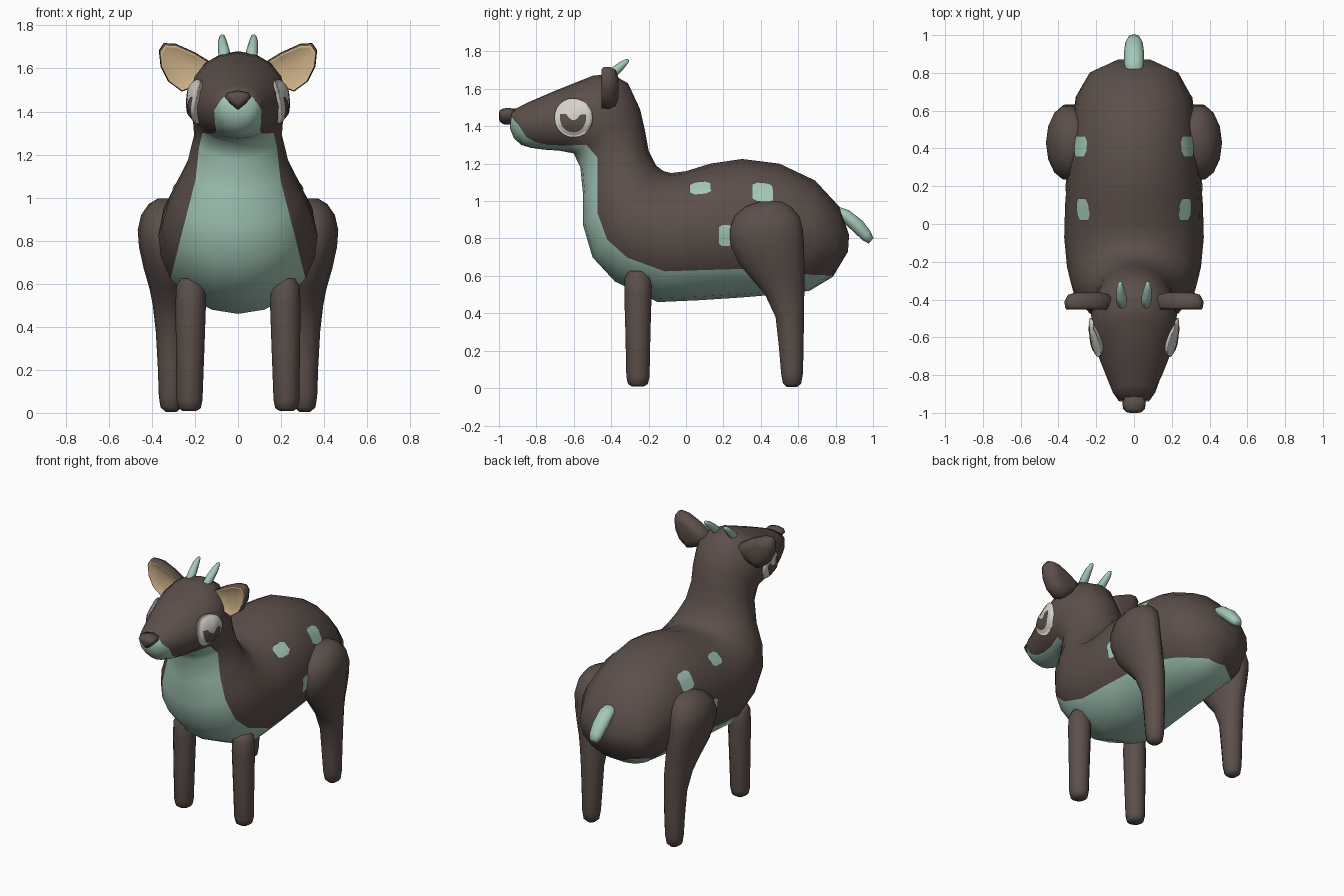
import bpy, bmesh, math
from mathutils import Vector as V
from mathutils.bvhtree import BVHTree


def material(name, rgb):
    m = bpy.data.materials.new(name)
    m.diffuse_color = (*rgb, 1)
    return m


BROWN = material("dark brown", (0.105, 0.078, 0.068))
MINT = material("mint", (0.37, 0.58, 0.48))
TAN = material("tan", (0.58, 0.42, 0.23))
PALE = material("pale grey", (0.68, 0.65, 0.60))


def make(name, verts, faces, mats, idx=None, side=1, outward=False):
    """Mesh object; side=-1 mirrors in x; outward: open plate facing away from x=0."""
    me = bpy.data.meshes.new(name)
    me.from_pydata([(v[0] * side, v[1], v[2]) for v in verts], [], faces)
    for m in mats:
        me.materials.append(m)
    if idx:
        for p, i in zip(me.polygons, idx):
            p.material_index = i
    bm = bmesh.new()
    bm.from_mesh(me)
    if outward:
        bm.normal_update()
        bmesh.ops.reverse_faces(bm, faces=[f for f in bm.faces if f.normal.x * side < 0])
    else:
        bmesh.ops.recalc_face_normals(bm, faces=bm.faces)
    bm.to_mesh(me)
    bm.free()
    ob = bpy.data.objects.new(name, me)
    bpy.context.collection.objects.link(ob)
    me.shade_smooth()
    return ob


def skin(rings):
    """Faces joining equal rings of points, with end caps."""
    n = len(rings[0])
    faces = [(i * n + j, i * n + (j + 1) % n, (i + 1) * n + (j + 1) % n, (i + 1) * n + j)
             for i in range(len(rings) - 1) for j in range(n)]
    faces += [tuple(range(n)), tuple(range((len(rings) - 1) * n, len(rings) * n))]
    return [p for r in rings for p in r], faces


def ellipse(c, u, v, n=12):
    c, u, v = V(c), V(u), V(v)
    return [c + u * math.cos(2 * math.pi * k / n) + v * math.sin(2 * math.pi * k / n) for k in range(n)]


# Body, neck and head: top y,z / bottom y,z / half width / half angle of the mint underside
sections = [
    (0.872, 0.82, 0.866, 0.73, 0.09, 12), (0.82, 0.97, 0.785, 0.595, 0.235, 16),
    (0.69, 1.11, 0.66, 0.52, 0.31, 45), (0.50, 1.20, 0.48, 0.50, 0.335, 53),
    (0.30, 1.225, 0.30, 0.485, 0.35, 54), (0.13, 1.20, 0.07, 0.47, 0.365, 56),
    (0.00, 1.16, -0.15, 0.46, 0.37, 58), (-0.08, 1.15, -0.38, 0.57, 0.355, 56),
    (-0.12, 1.16, -0.50, 0.70, 0.335, 54), (-0.16, 1.19, -0.55, 0.87, 0.295, 53),
    (-0.20, 1.27, -0.55, 1.03, 0.238, 56), (-0.22, 1.38, -0.565, 1.18, 0.205, 62),
    (-0.245, 1.49, -0.60, 1.255, 0.21, 52), (-0.31, 1.63, -0.68, 1.27, 0.228, 32),
    (-0.40, 1.68, -0.76, 1.275, 0.222, 29), (-0.50, 1.67, -0.83, 1.285, 0.192, 32),
    (-0.70, 1.59, -0.88, 1.30, 0.15, 45), (-0.85, 1.525, -0.92, 1.335, 0.115, 75),
    (-0.93, 1.485, -0.942, 1.39, 0.085, 105)]
G, D = 6, 14   # segments of mint and of brown round each section
rings = []
for ty, tz, by, bz, w, g in sections:
    g = math.radians(g)
    angles = [-g + 2 * g * k / G for k in range(G)]
    angles += [g + (2 * math.pi - 2 * g) * k / D for k in range(D)]
    c, a = V((0, (ty + by) / 2, (tz + bz) / 2)), V((0, (ty - by) / 2, (tz - bz) / 2))
    rings.append([c - a * math.cos(t) + V((w * math.sin(t), 0, 0)) for t in angles])
verts, faces = skin(rings)
idx = [int(f % (G + D) < G and f >= G + D) for f in range(len(faces) - 2)] + [0, 1]
make("body", verts, faces, [BROWN, MINT], idx)
tree = BVHTree.FromPolygons(verts, faces)


def on_body(y, z, lift):
    """Point on the right side of the body, raised along its normal."""
    p, n, _, _ = tree.ray_cast(V((2, y, z)), V((-1, 0, 0)))
    return p + (n if n.x > 0 else -n) * lift


def strip(columns, lift):
    """Plate on the body from (y, z low, z high) columns."""
    n = 5
    pts = [on_body(y, lo + (hi - lo) * k / (n - 1), lift) for y, lo, hi in columns for k in range(n)]
    fcs = [(i * n + k, (i + 1) * n + k, (i + 1) * n + k + 1, i * n + k + 1)
           for i in range(len(columns) - 1) for k in range(n - 1)]
    return pts, fcs


for s in (1, -1):
    # Mint spots on the flanks
    for y0, y1, z0, z1, skew in ((0.02, 0.135, 1.03, 1.10, 0.01), (0.355, 0.465, 1.0, 1.095, -0.01),
                                 (0.175, 0.25, 0.76, 0.87, 0.0)):
        cols = []
        for k in range(5):
            t, e = k / 4, 0.012 if k in (0, 4) else 0
            cols.append((y0 + (y1 - y0) * t, z0 + e + skew * t, z1 - e + skew * (t - 0.5)))
        make("flank_spot", *strip(cols, 0.006), [MINT], None, s, True)

    # Eyes: pale dome, brown crescent
    ey, ez, n = -0.6, 1.445, 24
    pts = [on_body(ey + r * math.cos(2 * math.pi * k / n), ez + r * math.sin(2 * math.pi * k / n), h)
           for r, h in ((0.104, -0.01), (0.1, 0.01), (0.085, 0.016), (0.045, 0.016)) for k in range(n)]
    pts.append(on_body(ey, ez, 0.016))
    fcs = [(i * n + k, i * n + (k + 1) % n, (i + 1) * n + (k + 1) % n, (i + 1) * n + k)
           for i in range(3) for k in range(n)]
    fcs += [(3 * n + k, 3 * n + (k + 1) % n, 4 * n) for k in range(n)]
    make("eye", pts, fcs, [PALE], None, s, True)
    cols = []
    for k in range(17):
        u = 0.068 * (k / 8 - 1)
        top = 0.018 - max(0, 0.03 * (1 - (u / 0.035) ** 2))
        cols.append((ey + u, ez - math.sqrt(max(0, 0.069 ** 2 - u * u)), ez + top))
    make("eye_crescent", *strip(cols, 0.020), [BROWN], None, s, True)

    # Ears: outline in x,z lofted from the rounded back to the tan hollow
    outline = [(0.11, 1.62), (0.20, 1.675), (0.29, 1.715), (0.345, 1.718), (0.368, 1.685),
               (0.36, 1.61), (0.325, 1.54), (0.26, 1.492), (0.19, 1.52), (0.12, 1.56)]
    cx, cz = 0.245, 1.605
    ears = [[(cx + (x - cx) * k, y, cz + (z - cz) * k + dz) for x, z in outline]
            for k, y, dz in ((0.5, -0.362, 0), (0.85, -0.375, 0), (1, -0.41, 0), (0.98, -0.44, 0),
                             (0.93, -0.452, -0.004), (0.86, -0.448, -0.007), (0.5, -0.435, -0.006))]
    v, f = skin(ears)
    make("ear", v, f, [BROWN, TAN], [int(i >= 40) for i in range(60)] + [0, 1], s)

    # Horns
    v, f = skin([ellipse((x, y, z), (r, 0, 0), (0, -r * 0.7, r * 0.7), 8) for x, y, z, r in
                 ((0.06, -0.45, 1.625, 0.027), (0.066, -0.39, 1.685, 0.027),
                  (0.072, -0.345, 1.725, 0.021), (0.073, -0.315, 1.75, 0.012),
                  (0.073, -0.308, 1.755, 0.005))])
    make("horn", v, f, [MINT], None, s)

    # Front legs
    v, f = skin([ellipse((x, -0.257, z), (rx, 0, 0), (0, ry, 0)) for x, z, rx, ry in
                 ((0.225, 0.008, 0.03, 0.03), (0.225, 0.022, 0.052, 0.053), (0.225, 0.06, 0.06, 0.062),
                  (0.222, 0.30, 0.066, 0.067), (0.22, 0.50, 0.071, 0.073), (0.22, 0.59, 0.066, 0.071),
                  (0.22, 0.625, 0.045, 0.05))])
    make("front_leg", v, f, [BROWN], None, s)

    # Hind legs: height, y range, x range
    v, f = skin([ellipse(((xa + xb) / 2, (ya + yb) / 2, z), ((xb - xa) / 2, 0, 0), (0, (yb - ya) / 2, 0), 14)
                 for z, ya, yb, xa, xb in
                 ((0.005, 0.54, 0.595, 0.285, 0.335), (0.025, 0.517, 0.617, 0.262, 0.36),
                  (0.08, 0.507, 0.627, 0.252, 0.368), (0.22, 0.495, 0.63, 0.245, 0.373),
                  (0.38, 0.477, 0.633, 0.24, 0.382), (0.50, 0.42, 0.635, 0.235, 0.396),
                  (0.58, 0.35, 0.636, 0.235, 0.412), (0.67, 0.275, 0.637, 0.235, 0.438),
                  (0.77, 0.232, 0.636, 0.235, 0.46), (0.85, 0.23, 0.63, 0.235, 0.466),
                  (0.92, 0.255, 0.61, 0.24, 0.45), (0.97, 0.315, 0.565, 0.25, 0.415),
                  (0.997, 0.39, 0.51, 0.27, 0.37))])
    make("hind_leg", v, f, [BROWN], None, s)

# Tail
v, f = skin([ellipse((0, y, z), (w, 0, 0), (0, t * 0.65, t * 0.76), 10) for y, z, w, t in
             ((0.79, 0.95, 0.04, 0.03), (0.85, 0.925, 0.052, 0.036), (0.92, 0.865, 0.052, 0.04),
              (0.965, 0.815, 0.045, 0.034), (0.99, 0.787, 0.03, 0.02))])
make("tail", v, f, [MINT])

# Nose: rounded triangle pushed forward
tri = [(0, 1.408), (0.03, 1.432), (0.062, 1.465), (0.05, 1.488), (0, 1.498),
       (-0.05, 1.488), (-0.062, 1.465), (-0.03, 1.432)]
v, f = skin([[(x * k, y, 1.46 + (z - 1.46) * k) for x, z in tri]
             for k, y in ((0.9, -0.91), (1, -0.955), (0.92, -0.98), (0.65, -0.996), (0.3, -1.0))])
make("nose", v, f, [BROWN])
